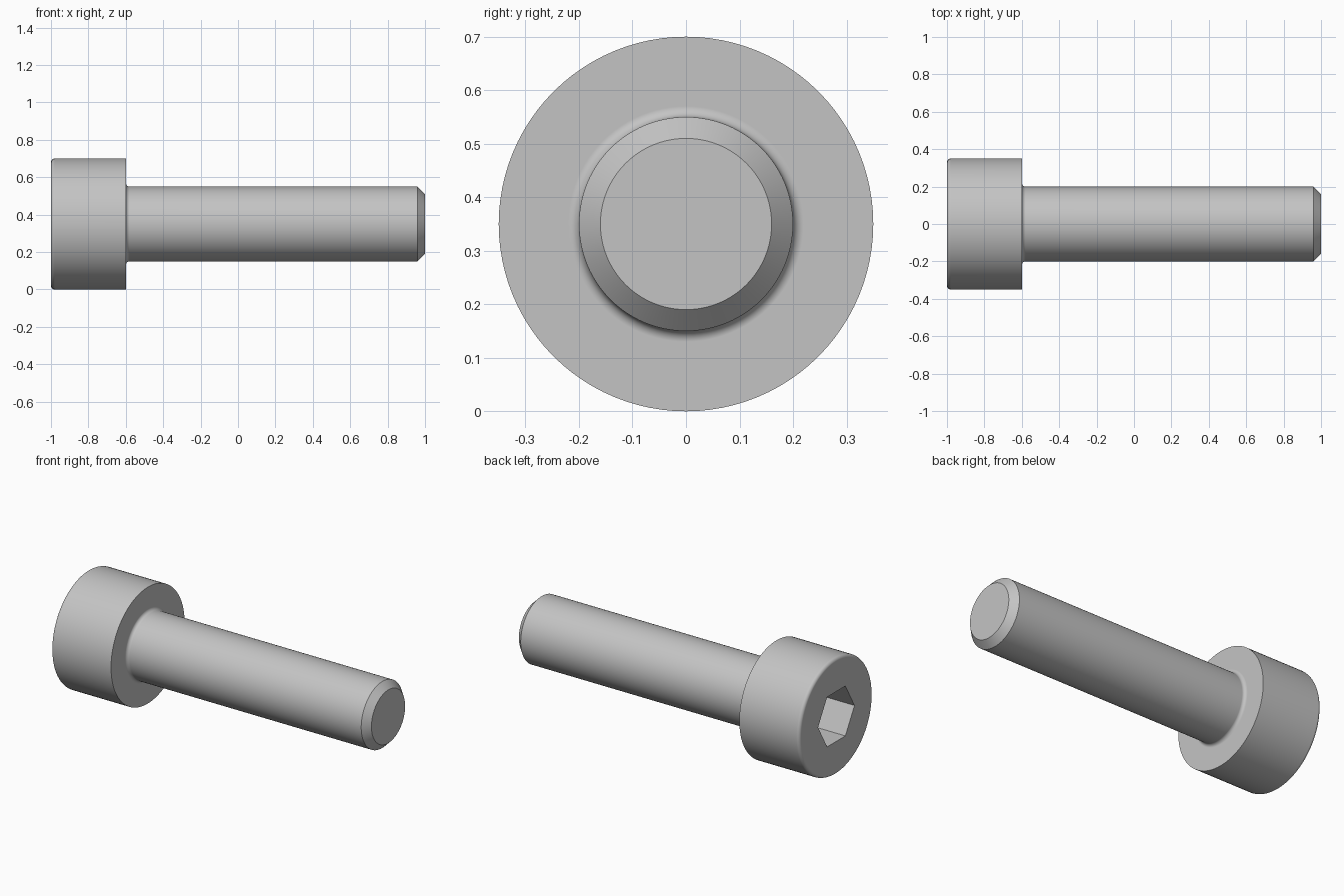
import bpy, bmesh
from math import sin, cos, pi

cube = bpy.data.objects.get("Cube")
if cube:
    bpy.data.objects.remove(cube)

SEGMENTS = 96
HEAD_R, SHANK_R, FILLET, CHAMFER = 0.35, 0.2, 0.02, 0.04
HEAD_END, HEAD_SEAT, TIP = -1.0, -0.6, 1.0
SOCKET_FLAT, SOCKET_DEPTH = 0.15, 0.2


def steel():
    mat = bpy.data.materials.new("plain_steel")
    colour = (0.55, 0.55, 0.55, 1)
    mat.use_nodes = True
    mat.diffuse_color = colour
    mat.node_tree.nodes["Principled BSDF"].inputs["Base Color"].default_value = colour
    return mat


def arc(cx, cr, start, end, steps=6):
    """Quarter-round profile points as (x, radius)."""
    angles = [start + (end - start) * i / steps for i in range(steps + 1)]
    return [(cx + FILLET * cos(a), cr + FILLET * sin(a)) for a in angles]


def round_ring(angle):
    return 1.0


def hex_ring(angle):
    """Turns an inner radius into a hexagon with corners at +y and -y."""
    return 1 / cos(angle % (pi / 3) - pi / 6)


# Profile from socket floor, out over the head, and along the shank
rows = [(HEAD_END + SOCKET_DEPTH, SOCKET_FLAT, hex_ring),
        (HEAD_END, SOCKET_FLAT, hex_ring)]
outline = arc(HEAD_END + FILLET, HEAD_R - FILLET, pi, pi / 2)
outline += [(HEAD_SEAT, HEAD_R)]
outline += arc(HEAD_SEAT + FILLET, SHANK_R + FILLET, pi, 3 * pi / 2)
outline += [(TIP - CHAMFER, SHANK_R), (TIP, SHANK_R - CHAMFER)]
rows += [(x, r, round_ring) for x, r in outline]

# Lathe the profile around the x axis
bm = bmesh.new()
rings = []
for x, r, shape in rows:
    ring = []
    for i in range(SEGMENTS):
        a = 2 * pi * i / SEGMENTS
        radius = r * shape(a)
        ring.append(bm.verts.new((x, radius * cos(a), HEAD_R + radius * sin(a))))
    rings.append(ring)
for inner, outer in zip(rings, rings[1:]):
    for i in range(SEGMENTS):
        j = (i + 1) % SEGMENTS
        bm.faces.new((inner[i], inner[j], outer[j], outer[i]))
bm.faces.new(rings[0])
bm.faces.new(rings[-1])
bmesh.ops.recalc_face_normals(bm, faces=bm.faces)

mesh = bpy.data.meshes.new("socket_head_screw")
bm.to_mesh(mesh)
bm.free()
mesh.materials.append(steel())
screw = bpy.data.objects.new("socket_head_screw", mesh)
bpy.context.collection.objects.link(screw)

# Smooth rounds, crisp edges, flat end faces
bpy.ops.object.select_all(action="DESELECT")
screw.select_set(True)
bpy.context.view_layer.objects.active = screw
bpy.ops.object.shade_smooth_by_angle(angle=pi / 6)
normals = screw.modifiers.new("flat_face_normals", "WEIGHTED_NORMAL")
normals.keep_sharp = True
